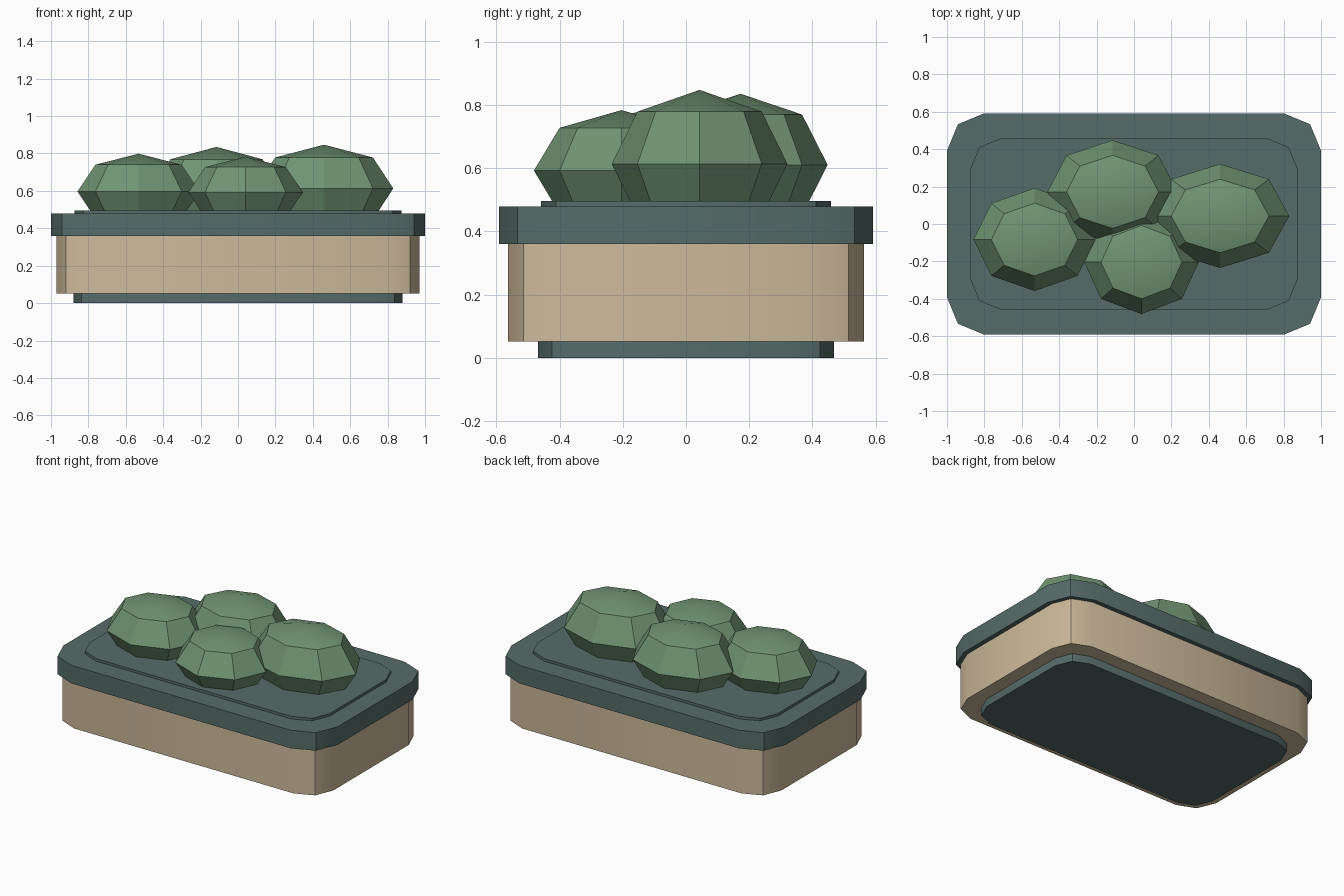
import bpy, bmesh, math
from mathutils import Matrix

if "Cube" in bpy.data.objects:
    bpy.data.objects.remove(bpy.data.objects["Cube"])


def material(name, rgb):
    m = bpy.data.materials.new(name)
    m.diffuse_color = (*rgb, 1)
    m.use_nodes = True
    m.node_tree.nodes["Principled BSDF"].inputs["Base Color"].default_value = m.diffuse_color
    return m


TEAL = material("dark_teal", (0.093, 0.150, 0.141))
BEIGE = material("beige", (0.610, 0.490, 0.330))
GREEN = material("leaf_green", (0.165, 0.296, 0.173))


def finish(bm, name, mat):
    bmesh.ops.recalc_face_normals(bm, faces=bm.faces)
    mesh = bpy.data.meshes.new(name)
    bm.to_mesh(mesh)
    bm.free()
    mesh.materials.append(mat)
    ob = bpy.data.objects.new(name, mesh)
    bpy.context.collection.objects.link(ob)
    bpy.ops.object.select_all(action='DESELECT')
    ob.select_set(True)
    bpy.context.view_layer.objects.active = ob
    bpy.ops.object.shade_smooth_by_angle(angle=math.radians(30))
    return ob


def rounded_slab(name, hx, hy, r, z0, z1, mat):
    """Box with vertical corners rounded in two segments."""
    bm = bmesh.new()
    ring = []
    for q, (sx, sy) in enumerate([(1, 1), (-1, 1), (-1, -1), (1, -1)]):
        for k in range(3):
            a = math.radians(90 * q + 45 * k)
            ring.append(bm.verts.new((sx * (hx - r) + r * math.cos(a),
                                      sy * (hy - r) + r * math.sin(a), z0)))
    base = bm.faces.new(ring)
    top = bmesh.ops.extrude_face_region(bm, geom=[base], use_keep_orig=True)
    verts = [g for g in top["geom"] if isinstance(g, bmesh.types.BMVert)]
    bmesh.ops.translate(bm, vec=(0, 0, z1 - z0), verts=verts)
    return finish(bm, name, mat)


def bush(name, center, radii):
    """Squashed eight-sided ball, partly sunk into the planter."""
    bm = bmesh.new()
    bmesh.ops.create_uvsphere(bm, u_segments=8, v_segments=4, radius=1,
                              matrix=Matrix.LocRotScale(center, None, radii))
    return finish(bm, name, GREEN)


# Planter box: foot, body, rim and raised bed
rounded_slab("foot", 0.88, 0.468, 0.15, 0.0, 0.052, TEAL)
rounded_slab("body", 0.97, 0.563, 0.17, 0.052, 0.36, BEIGE)
rounded_slab("rim", 1.0, 0.592, 0.20, 0.36, 0.479, TEAL)
rounded_slab("bed", 0.875, 0.459, 0.165, 0.47, 0.496, TEAL)

# Four bushes
bush("bush_left", (-0.532, -0.083, 0.597), (0.326, 0.275, 0.202))
bush("bush_back", (-0.115, 0.172, 0.61), (0.348, 0.276, 0.225))
bush("bush_front", (0.04, -0.204, 0.592), (0.306, 0.277, 0.191))
bush("bush_right", (0.46, 0.043, 0.613), (0.37, 0.278, 0.234))
